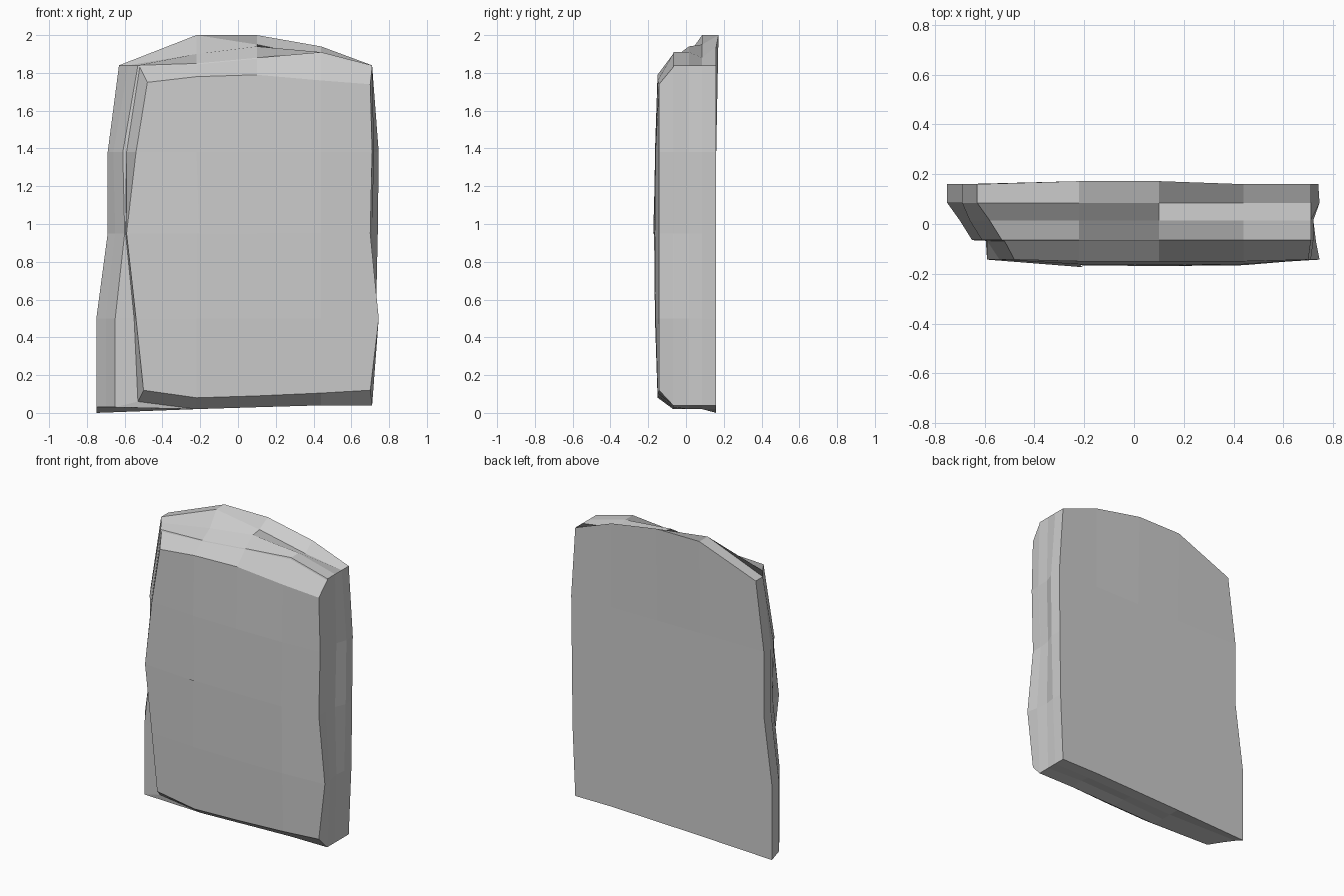
import bpy, bmesh

if "Cube" in bpy.data.objects:
    bpy.data.objects.remove(bpy.data.objects["Cube"])

COLS = (-0.22, 0.10, 0.44)      # x of the inner columns
ROWS = (0.50, 0.95, 1.38)       # z of the inner rows

# slab layers, back to front: y, left x (bottom to top), right x,
# top z (left to right), bottom z
LAYERS = [
    (0.16, (-.75, -.75, -.69, -.69, -.63), (.71, .73, .735, .74, .71),
     (1.84, 2.0, 2.0, 1.94, 1.84), (0, .02, .03, .04, .04)),
    (0.085, (-.75, -.75, -.69, -.69, -.63), (.71, .73, .74, .745, .71),
     (1.84, 2.0, 1.95, 1.88, 1.84), (.03, .02, .03, .04, .04)),
    (0.015, (-.70, -.70, -.65, -.66, -.58), (.71, .72, .71, .72, .71),
     (1.84, 1.90, 1.94, 1.91, 1.84), (.03, .02, .04, .05, .04)),
    (-0.065, (-.65, -.65, -.60, -.61, -.53), (.71, .73, .70, .72, .71),
     (1.84, 1.85, 1.88, 1.91, 1.84), (.03, .02, .03, .04, .04)),
    (-0.068, (-.53, -.55, -.595, -.59, -.52), (.71, .73, .70, .72, .71),
     (1.83, 1.845, 1.875, 1.90, 1.83), (.06, .02, .03, .04, .04)),
    (-0.143, (-.50, -.54, -.59, -.54, -.48), (.70, .745, .70, .71, .70),
     (1.75, 1.78, 1.79, 1.76, 1.74), (.12, .08, .09, .105, .12)),
]


def point(layer, i, j):
    """Position of column i, row j of a layer."""
    y, left, right, top, bottom = layer
    x = left[j] if i == 0 else right[j] if i == 4 else COLS[i - 1]
    z = bottom[i] if j == 0 else top[i] if j == 4 else ROWS[j - 1]
    return [x, y, z]


RIM = ([(i, 0) for i in range(4)] + [(4, j) for j in range(4)]
       + [(i, 4) for i in range(4, 0, -1)] + [(0, j) for j in range(4, 0, -1)])

bm = bmesh.new()
last = len(LAYERS) - 1
grids = []
for k, layer in enumerate(LAYERS):
    grid = {}
    for i in range(5):
        for j in range(5):
            if (i, j) not in RIM and k not in (0, last):
                continue
            p = point(layer, i, j)
            if k == last:                       # front swells gently
                p[1] -= 0.026 * (i * (4 - i) / 4) ** .5 * (0.3 + 0.7 * j * (4 - j) / 4)
            elif k == 0 and j == 4 and i in (1, 2):
                p[1] += 0.012                   # crest leans back
            grid[i, j] = bm.verts.new(p)
    grids.append(grid)

# rough sides
for a, b in zip(grids, grids[1:]):
    for n, r in enumerate(RIM):
        s = RIM[(n + 1) % len(RIM)]
        bm.faces.new((a[r], a[s], b[s], b[r]))

# back face
g = grids[0]
for i in range(4):
    for j in range(4):
        bm.faces.new((g[i, j], g[i, j + 1], g[i + 1, j + 1], g[i + 1, j]))

# front face, with one corner chipped forward to make the crack
g = grids[last]
v = g[1, 2]
chip = bm.verts.new((v.co.x + 0.015, v.co.y - 0.008, v.co.z))
for i in range(4):
    for j in range(4):
        quad = [g[i, j], g[i + 1, j], g[i + 1, j + 1], g[i, j + 1]]
        if (i, j) == (0, 2):
            quad[1] = chip
        bm.faces.new(quad)
bm.faces.new((v, chip, g[0, 2]))
bm.faces.new((v, g[1, 3], chip))

bmesh.ops.recalc_face_normals(bm, faces=bm.faces)
mesh = bpy.data.meshes.new("stone_slab")
bm.to_mesh(mesh)
bm.free()
slab = bpy.data.objects.new("stone_slab", mesh)
bpy.context.collection.objects.link(slab)
